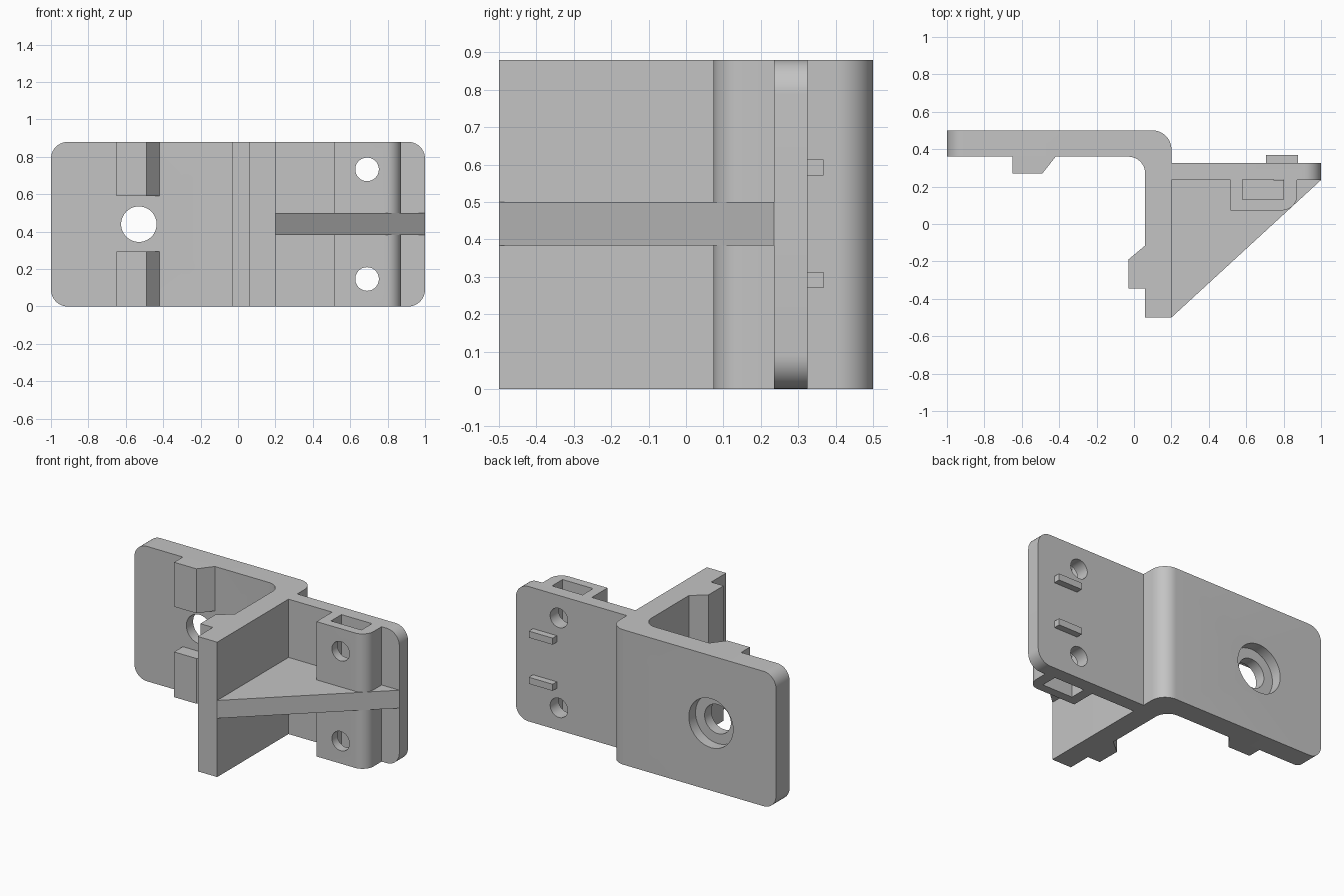
import bpy, bmesh, math
from mathutils import Vector

HEIGHT = 0.88

cube = bpy.data.objects.get("Cube")
if cube:
    bpy.data.objects.remove(cube, do_unlink=True)

grey = bpy.data.materials.new("plain grey")
grey.use_nodes = True
grey.diffuse_color = (0.55, 0.55, 0.55, 1)
grey.node_tree.nodes["Principled BSDF"].inputs["Base Color"].default_value = (0.55, 0.55, 0.55, 1)


def prism(name, outline, z0=0.0, z1=HEIGHT, rounds=()):
    """Extrude an (x, y) outline upward; rounds lists (edge midpoint, radius)."""
    bm = bmesh.new()
    base = bm.faces.new([bm.verts.new((x, y, z0)) for x, y in outline])
    new = bmesh.ops.extrude_face_region(bm, geom=[base])["geom"]
    top = [v for v in new if isinstance(v, bmesh.types.BMVert)]
    bmesh.ops.translate(bm, verts=top, vec=(0, 0, z1 - z0))
    bmesh.ops.recalc_face_normals(bm, faces=bm.faces)
    for middle, radius in rounds:
        edges = [e for e in bm.edges
                 if ((e.verts[0].co + e.verts[1].co) / 2 - Vector(middle)).length < 0.005]
        bmesh.ops.bevel(bm, geom=edges, offset=radius, segments=10,
                        affect='EDGES', profile=0.5)
    mesh = bpy.data.meshes.new(name)
    bm.to_mesh(mesh)
    bm.free()
    mesh.materials.append(grey)
    obj = bpy.data.objects.new(name, mesh)
    bpy.context.collection.objects.link(obj)
    return obj


def box(name, x0, x1, y0, y1, z0, z1):
    return prism(name, [(x0, y0), (x1, y0), (x1, y1), (x0, y1)], z0, z1)


def bore(x, z, radius, y0, y1):
    """Cylinder cutter running front to back."""
    bpy.ops.mesh.primitive_cylinder_add(vertices=48, radius=radius, depth=y1 - y0,
                                        location=(x, (y0 + y1) / 2, z),
                                        rotation=(math.pi / 2, 0, 0))
    return bpy.context.object


def activate(obj):
    bpy.ops.object.select_all(action='DESELECT')
    obj.select_set(True)
    bpy.context.view_layer.objects.active = obj


def cut(obj, cutters):
    for cutter in cutters:
        cutter.hide_render = True
        mod = obj.modifiers.new("cut", 'BOOLEAN')
        mod.operation = 'DIFFERENCE'
        mod.solver = 'EXACT'
        mod.object = cutter
        activate(obj)
        bpy.ops.object.modifier_apply(modifier=mod.name)
        bpy.data.objects.remove(cutter, do_unlink=True)


MID = HEIGHT / 2

# L-shaped bracket with the catch on its arm
bracket = prism(
    "angle_bracket",
    [(-1, 0.36), (0.06, 0.36), (0.06, -0.115), (-0.03, -0.19), (-0.03, -0.345),
     (0.06, -0.345), (0.06, -0.5), (0.2, -0.5), (0.2, 0.5), (-1, 0.5)],
    rounds=[((0.2, 0.5, MID), 0.1), ((0.06, 0.36, MID), 0.09),
            ((-1, 0.43, 0), 0.09), ((-1, 0.43, HEIGHT), 0.09)])
cut(bracket, [bore(-0.53, MID, 0.095, 0.2, 0.6), bore(-0.53, MID, 0.16, 0.43, 0.6)])

# Mounting plate with its hollow boss
mount = prism(
    "mounting_plate",
    [(0.2, 0.235), (0.515, 0.235), (0.515, 0.073), (0.872, 0.073), (0.872, 0.235),
     (1, 0.235), (1, 0.325), (0.2, 0.325)],
    rounds=[((0.872, 0.073, MID), 0.08),
            ((1, 0.28, 0), 0.09), ((1, 0.28, HEIGHT), 0.09)])
cut(mount, [box("pocket_cutter", 0.58, 0.8, 0.13, 0.238, -0.1, 1)]
    + [bore(0.69, z, 0.063, 0, 0.5) for z in (0.147, HEIGHT - 0.147)])

# Triangular rib bracing the arm against the plate
rib = prism("brace_rib", [(0.2, -0.5), (1, 0.235), (0.2, 0.24)], 0.383, 0.5)

# Catches on the long plate and locating pegs on the back
catch = [(-0.65, 0.365), (-0.65, 0.27), (-0.49, 0.27), (-0.415, 0.365)]
parts = [bracket, mount, rib]
for side, z0, z1, peg in (("lower", 0, 0.295, 0.27), ("upper", 0.59, HEIGHT, 0.571)):
    parts.append(prism(side + "_catch", catch, z0, z1))
    parts.append(box(side + "_peg", 0.705, 0.877, 0.32, 0.368, peg, peg + 0.043))

for part in parts:
    activate(part)
    bpy.ops.object.shade_smooth_by_angle(angle=math.radians(30))
